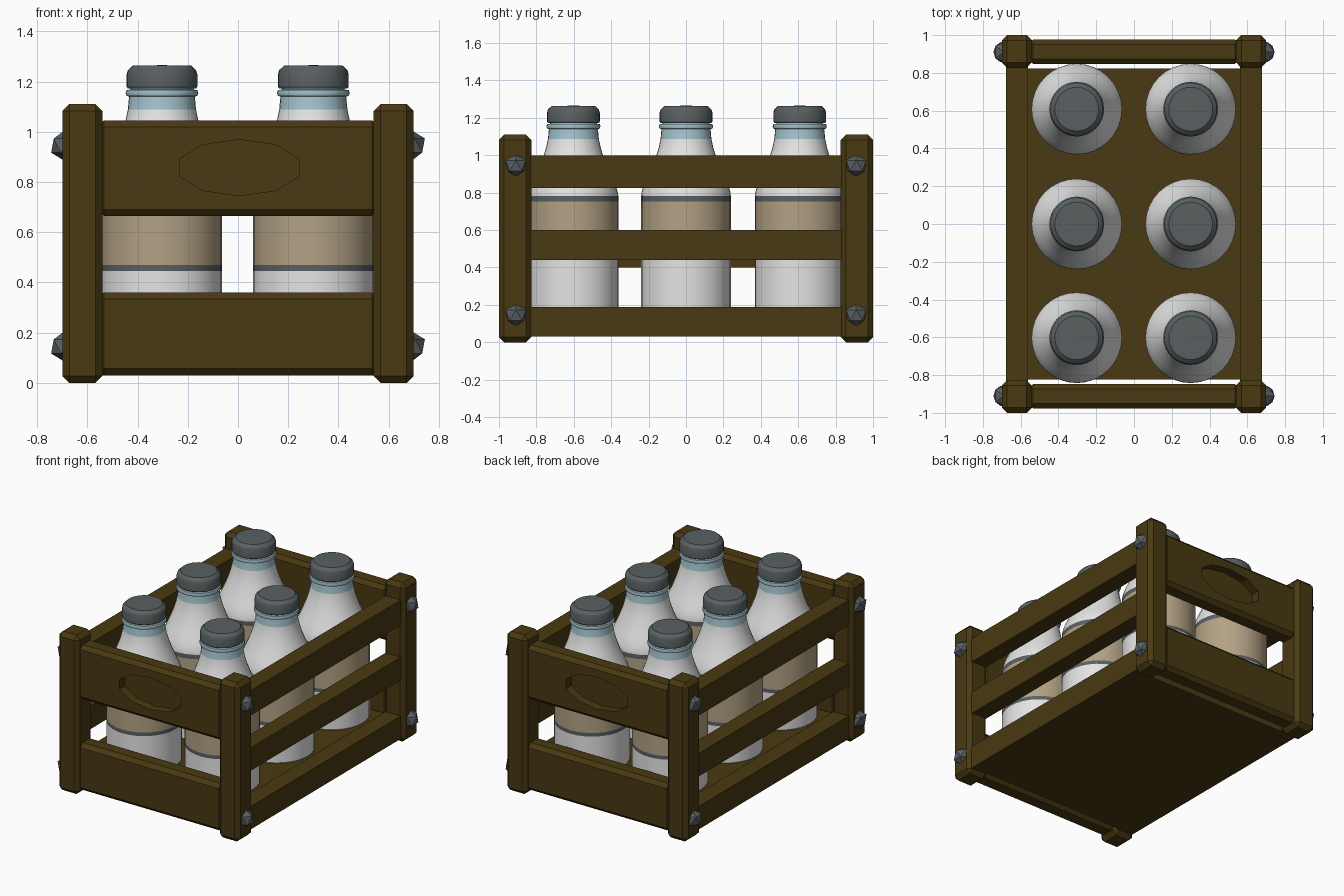
import bpy
import bmesh
from math import pi, radians
from mathutils import Matrix, Vector

cube = bpy.data.objects.get("Cube")
if cube:
    bpy.data.objects.remove(cube, do_unlink=True)


def material(name, rgb):
    m = bpy.data.materials.new(name)
    m.use_nodes = True
    m.diffuse_color = (*rgb, 1)
    m.node_tree.nodes["Principled BSDF"].inputs["Base Color"].default_value = (*rgb, 1)
    return m


wood = material("dark wood", (0.066, 0.041, 0.006))
iron = material("iron grey", (0.10, 0.115, 0.125))
cap_grey = material("cap grey", (0.10, 0.118, 0.12))
milk = material("milk white", (0.78, 0.78, 0.78))
tan = material("label tan", (0.45, 0.36, 0.23))
blue = material("neck blue", (0.36, 0.54, 0.60))


def finish(name, bm, mats):
    bmesh.ops.recalc_face_normals(bm, faces=bm.faces)
    mesh = bpy.data.meshes.new(name)
    bm.to_mesh(mesh)
    bm.free()
    for m in mats:
        mesh.materials.append(m)
    obj = bpy.data.objects.new(name, mesh)
    bpy.context.collection.objects.link(obj)
    return obj


def box(name, lo, hi, chamfer=0.0):
    """Chamfered wooden block between two corners."""
    lo, hi = Vector(lo), Vector(hi)
    bm = bmesh.new()
    bmesh.ops.create_cube(bm, size=1, matrix=Matrix.Translation((lo + hi) / 2)
                          @ Matrix.Diagonal((*(hi - lo), 1)))
    if chamfer:
        bmesh.ops.bevel(bm, geom=bm.edges[:], offset=chamfer, segments=1, affect='EDGES')
    return finish(name, bm, [wood])


def lathe(name, profile, mats, steps=32):
    """Revolve (radius, height) points around z."""
    bm = bmesh.new()
    verts = [bm.verts.new((r, 0, z)) for r, z in profile]
    edges = [bm.edges.new(pair) for pair in zip(verts, verts[1:])]
    bmesh.ops.spin(bm, geom=verts + edges, axis=(0, 0, 1), cent=(0, 0, 0),
                   angle=2 * pi, steps=steps)
    bmesh.ops.remove_doubles(bm, verts=bm.verts[:], dist=0.0005)
    return finish(name, bm, mats)


def smooth(obj, angle):
    bpy.ops.object.select_all(action='DESELECT')
    obj.select_set(True)
    bpy.context.view_layer.objects.active = obj
    bpy.ops.object.shade_smooth_by_angle(angle=radians(angle))


def carve_grip(board, y):
    """Sink a ten-sided hand grip into the outer face of a board."""
    bm = bmesh.new()
    bmesh.ops.create_cone(bm, cap_ends=True, segments=10, radius1=1, radius2=1, depth=0.12,
                          matrix=Matrix.Translation((0.005, y, 0.857))
                          @ Matrix.Diagonal((0.25, 1, 0.112, 1))
                          @ Matrix.Rotation(pi / 2, 4, 'X'))
    cutter = finish("grip_cutter", bm, [wood])
    mod = board.modifiers.new("grip", 'BOOLEAN')
    mod.operation = 'DIFFERENCE'
    mod.solver = 'EXACT'
    mod.object = cutter
    bpy.context.view_layer.objects.active = board
    bpy.ops.object.modifier_apply(modifier=mod.name)
    bpy.data.objects.remove(cutter, do_unlink=True)


# Corner posts with bolts
for sx, side in ((-1, "right"), (1, "left")):
    for sy, end in ((-1, "front"), (1, "back")):
        xs, ys = sorted((sx * 0.54, sx * 0.70)), sorted((sy * 0.827, sy))
        box(f"{end}_{side}_post", (xs[0], ys[0], 0), (xs[1], ys[1], 1.11), 0.028)
        for z, level in ((0.145, "lower"), (0.945, "upper")):
            bm = bmesh.new()
            bmesh.ops.create_icosphere(bm, subdivisions=1, radius=0.063,
                                       matrix=Matrix.Translation((sx * 0.688, sy * 0.91, z)))
            finish(f"{end}_{side}_{level}_bolt", bm, [iron])

# End boards, the upper ones with hand grips
for sy, end in ((-1, "front"), (1, "back")):
    ys = sorted((sy * 0.847, sy * 0.977))
    box(f"{end}_lower_board", (-0.56, ys[0], 0.03), (0.56, ys[1], 0.36), 0.026)
    upper = box(f"{end}_upper_board", (-0.56, ys[0], 0.665), (0.56, ys[1], 1.045), 0.026)
    carve_grip(upper, sy * 0.977)

# Side rails; the middle one sits a little lower on one side
for sx, side, mid in ((-1, "right", 0.40), (1, "left", 0.44)):
    xs = sorted((sx * 0.56, sx * 0.677))
    for level, z0, z1 in (("lower", 0.03, 0.19), ("middle", mid, mid + 0.16),
                          ("upper", 0.825, 1.0)):
        box(f"{side}_{level}_rail", (xs[0], -0.84, z0), (xs[1], 0.84, z1))

# Floor
box("crate_floor", (-0.57, -0.822, 0.03), (0.57, 0.822, 0.18))

# Bottles
BODY = [(0, 0.18), (0.23, 0.18), (0.24, 0.19), (0.24, 0.445), (0.24, 0.47), (0.24, 0.752),
        (0.24, 0.782), (0.238, 0.80), (0.228, 0.835), (0.208, 0.88), (0.183, 0.935),
        (0.158, 1.0), (0.145, 1.045), (0.136, 1.088), (0.131, 1.14),
        (0.141, 1.143), (0.145, 1.154), (0.141, 1.166), (0.125, 1.168), (0.125, 1.18)]
CAP = [(0, 1.172), (0.136, 1.172), (0.141, 1.18), (0.141, 1.228), (0.136, 1.245),
       (0.116, 1.264), (0, 1.265)]


def body_colour(z):
    if z > 1.088:
        return 3
    if 0.752 < z < 0.782 or 0.445 < z < 0.47:
        return 2
    return 1 if 0.47 < z < 0.752 else 0


body = lathe("bottle", BODY, [milk, tan, iron, blue])
for face in body.data.polygons:
    face.material_index = body_colour(face.center.z)
cap = lathe("bottle_cap", CAP, [cap_grey])
smooth(body, 40)
smooth(cap, 30)

spots = [(x, y) for x in (-0.303, 0.30) for y in (-0.602, 0, 0.608)]
for i, (x, y) in enumerate(spots):
    for part in (body, cap):
        obj = part if i == 0 else part.copy()
        if i:
            bpy.context.collection.objects.link(obj)
        obj.location = (x, y, 0)
